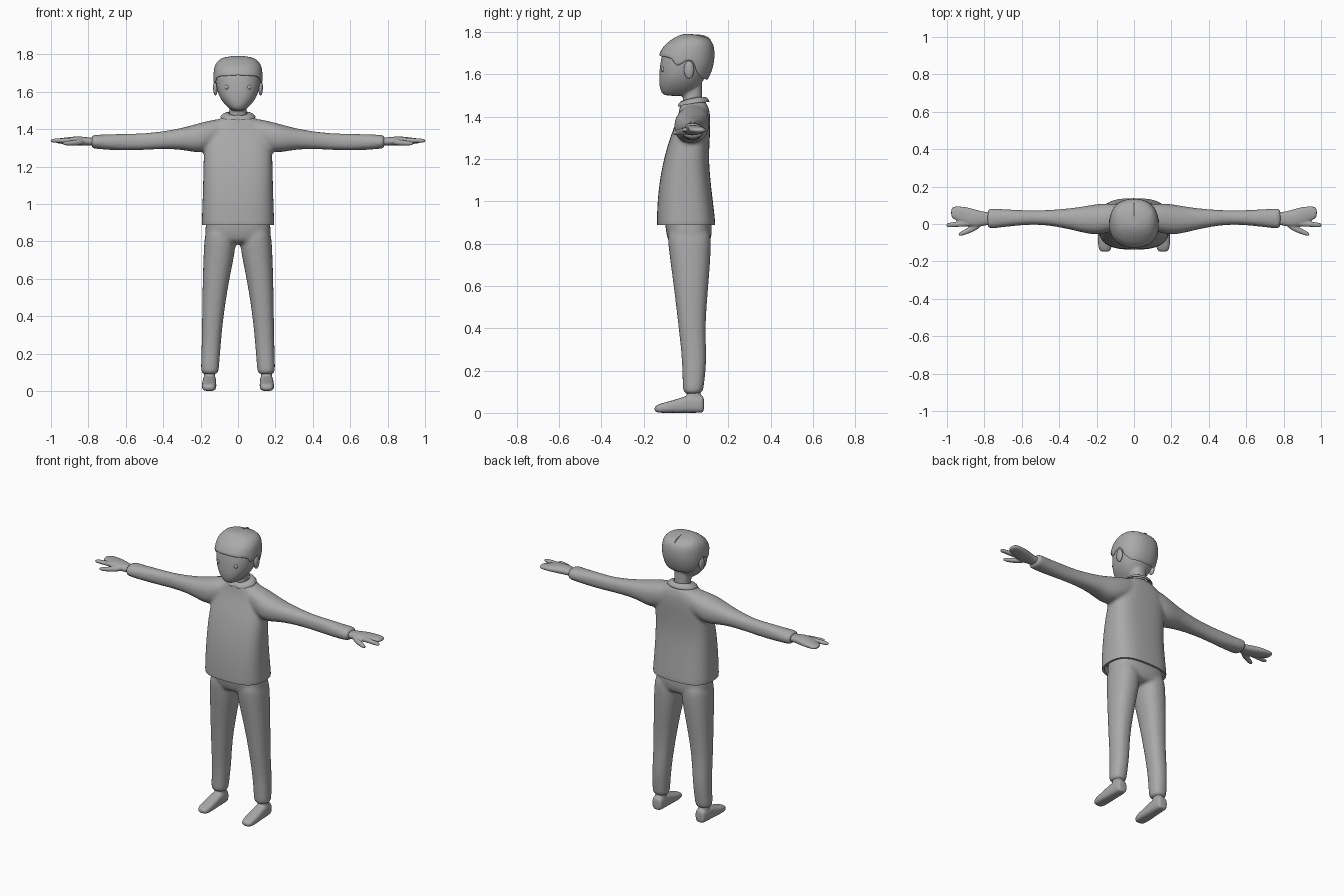
import bpy, bmesh, math
from mathutils import Vector

old = bpy.data.objects.get("Cube")
if old:
    bpy.data.objects.remove(old, do_unlink=True)

grey = bpy.data.materials.new("plain grey")
grey.use_nodes = True
grey.diffuse_color = (0.4, 0.4, 0.4, 1)
grey.node_tree.nodes["Principled BSDF"].inputs["Base Color"].default_value = grey.diffuse_color

SIDES = 24
AXES = {"x": (0, 1, 2), "y": (1, 0, 2), "z": (2, 0, 1)}


def squircle(angle, power):
    """Point on a unit superellipse."""
    c, s = math.cos(angle), math.sin(angle)
    return (math.copysign(abs(c) ** (2 / power), c),
            math.copysign(abs(s) ** (2 / power), s))


def skin(bm, rings, cap=True):
    """Bridge closed rings of points and cap both ends."""
    rows = [[bm.verts.new(p) for p in ring] for ring in rings]
    n = len(rows[0])
    for lower, upper in zip(rows, rows[1:]):
        for i in range(n):
            j = (i + 1) % n
            bm.faces.new((lower[i], lower[j], upper[j], upper[i]))
    if cap:
        bm.faces.new(rows[0])
        bm.faces.new(rows[-1])


def loft(bm, axis, sections, power=2.3, mirror=False):
    """Sections are (position, low u, high u, low v, high v)."""
    along, u, v = AXES[axis]
    rings = []
    for pos, u0, u1, v0, v1 in sections:
        ring = []
        for i in range(SIDES):
            c, s = squircle(math.tau * i / SIDES, power)
            p = Vector()
            p[along] = pos
            p[u] = (u0 + u1 + (u1 - u0) * c) / 2
            p[v] = (v0 + v1 + (v1 - v0) * s) / 2
            ring.append(p)
        rings.append(ring)
    skin(bm, rings)
    if mirror:
        skin(bm, [[Vector((-p.x, p.y, p.z)) for p in ring] for ring in rings])


def centred(rows):
    """Expand (z, half width, front, back) into loft sections."""
    return [(z, -w, w, front, back) for z, w, front, back in rows]


def ball(bm, centre, size):
    for side in (-1, 1):
        made = bmesh.ops.create_uvsphere(bm, u_segments=16, v_segments=10, radius=1)
        for vert in made["verts"]:
            vert.co = Vector(a * b for a, b in zip(vert.co, size))
            vert.co += Vector((side * centre[0], centre[1], centre[2]))


def finish(name, bm, subdivide=2, voxel=0, relax=4, thick=0, cutter=None):
    bmesh.ops.recalc_face_normals(bm, faces=bm.faces)
    mesh = bpy.data.meshes.new(name)
    bm.to_mesh(mesh)
    bm.free()
    obj = bpy.data.objects.new(name, mesh)
    bpy.context.collection.objects.link(obj)
    mesh.materials.append(grey)
    if thick:
        mod = obj.modifiers.new("thickness", "SOLIDIFY")
        mod.thickness, mod.offset = thick, 0
    if subdivide:
        mod = obj.modifiers.new("rounding", "SUBSURF")
        mod.levels = mod.render_levels = subdivide
    if voxel:
        mod = obj.modifiers.new("union", "REMESH")
        mod.mode, mod.voxel_size = "VOXEL", voxel
        mod = obj.modifiers.new("relax", "SMOOTH")
        mod.factor, mod.iterations = 0.5, relax
    if cutter:
        mod = obj.modifiers.new("hem", "BOOLEAN")
        mod.operation, mod.object = "DIFFERENCE", cutter
    bpy.ops.object.select_all(action="DESELECT")
    obj.select_set(True)
    bpy.context.view_layer.objects.active = obj
    bpy.ops.object.convert(target="MESH")
    bpy.ops.object.shade_smooth_by_angle(angle=math.radians(45))
    return obj


def lerp_table(table, x):
    """Linear lookup of a row of values keyed by its first entry."""
    for a, b in zip(table, table[1:]):
        if x <= b[0]:
            t = max(0, (x - a[0]) / (b[0] - a[0]))
            return [p + (q - p) * t for p, q in zip(a[1:], b[1:])]
    return list(table[-1][1:])


# Hem cutter: trims the bottom flat and hollows it slightly
bm = bmesh.new()
loft(bm, "z", centred([(0.8, 0.3, -0.3, 0.3), (0.887, 0.3, -0.3, 0.3),
                       (0.888, 0.18, -0.122, 0.124), (0.93, 0.178, -0.12, 0.12)]), 2.8)
hem_cutter = finish("hem_cutter", bm, subdivide=0)
hem_cutter.hide_render = True

# Sweater: torso and sleeves blended together
bm = bmesh.new()
loft(bm, "z", centred([
    (0.84, 0.196, -0.139, 0.143), (0.9, 0.195, -0.139, 0.14), (1.0, 0.191, -0.136, 0.128),
    (1.1, 0.188, -0.125, 0.116), (1.2, 0.186, -0.106, 0.108), (1.3, 0.183, -0.077, 0.113),
    (1.38, 0.175, -0.045, 0.117), (1.43, 0.14, -0.032, 0.112), (1.46, 0.09, -0.028, 0.1),
    (1.48, 0.055, -0.02, 0.085)]), 2.8)
loft(bm, "x", [
    (0.04, -0.02, 0.1, 1.36, 1.46), (0.12, -0.04, 0.112, 1.3, 1.454),
    (0.2, -0.062, 0.108, 1.268, 1.435), (0.28, -0.045, 0.092, 1.288, 1.411),
    (0.38, -0.02, 0.08, 1.295, 1.391), (0.5, -0.002, 0.072, 1.289, 1.377),
    (0.6, -0.006, 0.074, 1.286, 1.376), (0.7, -0.018, 0.08, 1.289, 1.372),
    (0.77, -0.025, 0.084, 1.296, 1.37), (0.785, -0.022, 0.082, 1.298, 1.368)], mirror=True)
finish("sweater", bm, voxel=0.01, relax=5, cutter=hem_cutter)
bpy.data.objects.remove(hem_cutter, do_unlink=True)

# Trousers: hips and legs blended together
bm = bmesh.new()
loft(bm, "z", centred([(0.785, 0.14, -0.07, 0.1), (0.82, 0.178, -0.088, 0.121),
                       (0.88, 0.175, -0.1, 0.124), (0.96, 0.165, -0.1, 0.118)]), 2.6)
loft(bm, "z", [
    (0.9, 0.015, 0.172, -0.094, 0.12), (0.78, 0.006, 0.183, -0.084, 0.12),
    (0.6, 0.047, 0.189, -0.058, 0.106), (0.4, 0.078, 0.192, -0.035, 0.089),
    (0.25, 0.092, 0.194, -0.018, 0.1), (0.12, 0.102, 0.199, -0.016, 0.084),
    (0.085, 0.105, 0.196, -0.013, 0.078)], mirror=True)
finish("trousers", bm, voxel=0.01)

# Shoes with ankles
bm = bmesh.new()
loft(bm, "y", [
    (0.086, 0.125, 0.18, 0.004, 0.075), (0.075, 0.117, 0.187, 0, 0.085),
    (0.01, 0.116, 0.19, 0, 0.085), (-0.04, 0.116, 0.192, 0, 0.066),
    (-0.09, 0.115, 0.194, 0, 0.052), (-0.135, 0.12, 0.19, 0, 0.04),
    (-0.15, 0.135, 0.175, 0.008, 0.028)], 3, mirror=True)
loft(bm, "z", [(0.04, 0.118, 0.186, 0, 0.08), (0.12, 0.12, 0.184, 0, 0.07)], mirror=True)
finish("shoes", bm, voxel=0.006)

# Hands: palm with joined fingers, index finger and thumb
bm = bmesh.new()
loft(bm, "x", [
    (0.73, 0, 0.06, 1.312, 1.352), (0.79, -0.005, 0.062, 1.312, 1.354),
    (0.84, -0.02, 0.075, 1.312, 1.362), (0.89, -0.012, 0.09, 1.316, 1.36),
    (0.95, 0.02, 0.097, 1.322, 1.352), (0.98, 0.032, 0.09, 1.327, 1.347)], mirror=True)
loft(bm, "x", [
    (0.85, -0.012, 0.024, 1.322, 1.358), (0.93, -0.014, 0.014, 1.326, 1.352),
    (0.99, -0.019, 0.008, 1.328, 1.35), (1.004, -0.014, 0.002, 1.332, 1.344)], mirror=True)
loft(bm, "x", [
    (0.82, -0.022, 0.02, 1.316, 1.35), (0.87, -0.046, -0.01, 1.312, 1.343),
    (0.92, -0.064, -0.036, 1.312, 1.336), (0.94, -0.066, -0.05, 1.317, 1.331)], mirror=True)
finish("hands", bm, voxel=0.005, relax=3)

# Head and neck
bm = bmesh.new()
loft(bm, "z", centred([
    (1.498, 0.03, -0.1, 0.0), (1.512, 0.05, -0.118, 0.04), (1.55, 0.088, -0.128, 0.07),
    (1.6, 0.112, -0.128, 0.1), (1.66, 0.121, -0.122, 0.118), (1.72, 0.116, -0.108, 0.12),
    (1.76, 0.09, -0.07, 0.09)]))
loft(bm, "z", centred([(1.44, 0.05, -0.02, 0.085), (1.5, 0.045, -0.014, 0.074),
                       (1.6, 0.05, -0.01, 0.08)]))
finish("head", bm, voxel=0.007, relax=3)

# Ears and eyes
bm = bmesh.new()
ball(bm, (0.121, 0.014, 1.622), (0.012, 0.024, 0.042))
finish("ears", bm, subdivide=0)
bm = bmesh.new()
ball(bm, (0.06, -0.109, 1.624), (0.012, 0.009, 0.012))
finish("eyes", bm, subdivide=0)

# Hair: cap whose rim rises over the face and drops to sideburns and nape
profile = [(1.55, 0.105, -0.128, 0.085), (1.6, 0.12, -0.131, 0.113), (1.66, 0.129, -0.13, 0.13),
           (1.7, 0.127, -0.122, 0.132), (1.735, 0.122, -0.1, 0.128), (1.765, 0.105, -0.062, 0.112),
           (1.78, 0.075, -0.035, 0.08), (1.787, 0.03, -0.01, 0.03)]
rim = [(0, 1.688), (45, 1.682), (62, 1.672), (74, 1.637), (84, 1.65), (92, 1.67),
       (104, 1.658), (114, 1.61), (135, 1.58), (180, 1.572)]
bm = bmesh.new()
rings = []
for row in range(10):
    ring = []
    for i in range(64):
        a = math.tau * i / 64
        low = lerp_table(rim, math.degrees(min(a, math.tau - a)))[0]
        z = low + (profile[-1][0] - low) * math.sin(row / 9 * math.pi / 2)
        w, front, back = lerp_table(profile, z)
        s, c = squircle(math.pi / 2 - a, 2.3)[::-1], 0
        ring.append((s[1] * w, (front + back) / 2 - s[0] * (back - front) / 2, z))
    rings.append(ring)
skin(bm, rings, cap=False)
bm.edges.ensure_lookup_table()
top = [e for e in bm.edges if e.is_boundary and min(v.co.z for v in e.verts) > 1.78]
bmesh.ops.contextual_create(bm, geom=top)
finish("hair", bm, subdivide=1, thick=0.008)

# Parting along the crown
bm = bmesh.new()
loft(bm, "y", [(0.0, -0.003, 0.003, 1.78, 1.79), (0.06, -0.004, 0.004, 1.775, 1.791),
               (0.1, -0.004, 0.004, 1.76, 1.782), (0.118, -0.003, 0.003, 1.75, 1.768)])
finish("parting", bm, subdivide=1)

# Collar: two rounded flaps meeting at the front
bm = bmesh.new()
rings = [[], [], []]
for i in range(64):
    a = math.tau * (i + 0.5) / 64
    ahead = (1 + math.cos(a)) / 2
    notch = max(0, 1 - min(a, math.tau - a) / 0.35) ** 2
    for ring, (wide, deep, z) in zip(rings, ((0.05, 0.048, 1.492), (0.075, 0.064, 1.488),
                                            (0.094, 0.076, 1.468))):
        shrink = 1 - 0.15 * notch
        ring.append((math.sin(a) * wide, 0.034 - math.cos(a) * deep * shrink,
                     z - ahead ** 2 * 0.022 + notch * 0.006))
skin(bm, rings, cap=False)
finish("collar", bm, subdivide=1, thick=0.01)
